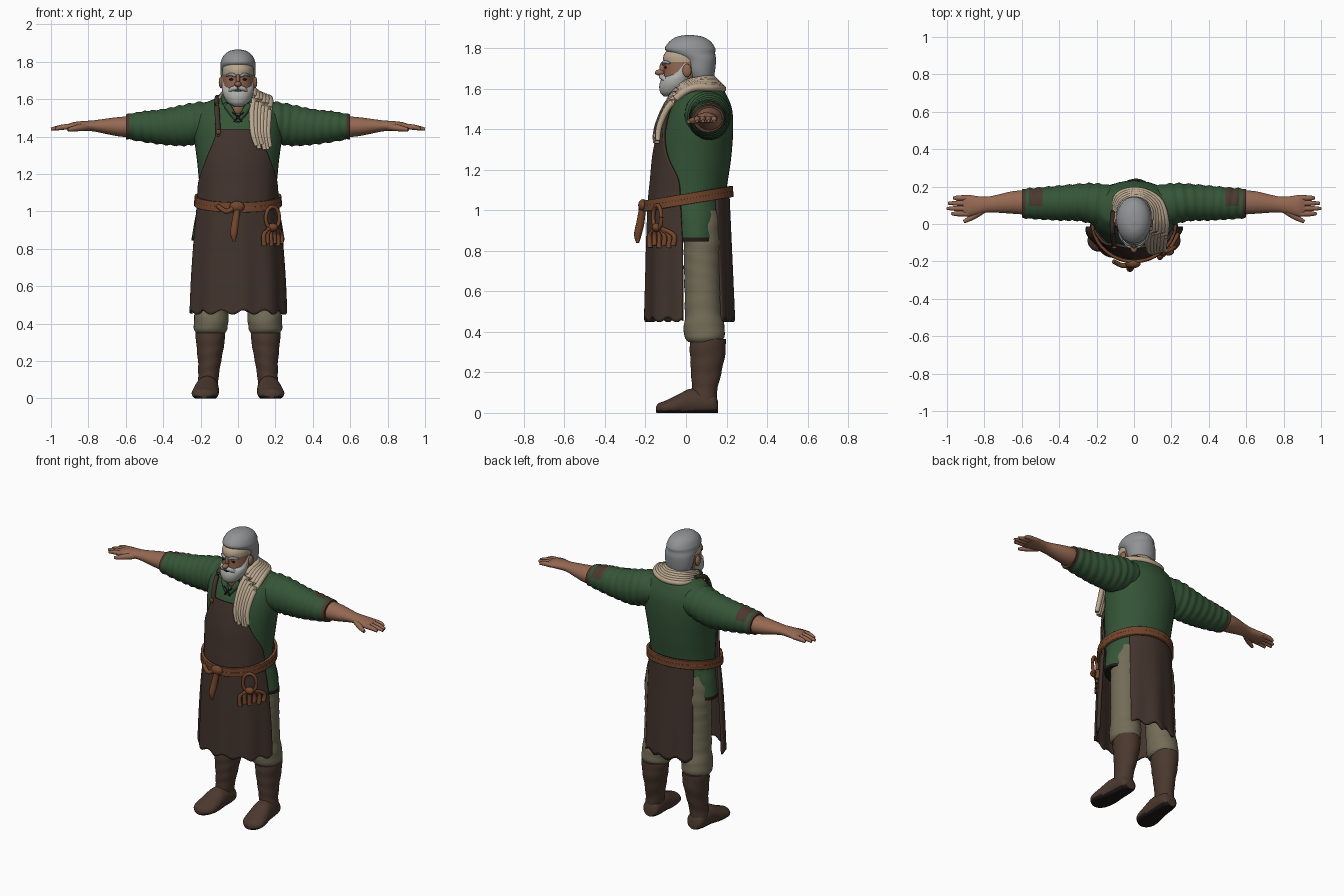
import bpy, bmesh
from math import sin, cos, pi, radians
from mathutils import Matrix, Vector

old = bpy.data.objects.get("Cube")
if old:
    bpy.data.objects.remove(old, do_unlink=True)


def material(name, *rgb):
    m = bpy.data.materials.new(name)
    m.use_nodes = True
    m.diffuse_color = (*rgb, 1)
    m.node_tree.nodes["Principled BSDF"].inputs["Base Color"].default_value = (*rgb, 1)
    return m


GREEN = material("green wool", .035, .09, .038)
APRON = material("dark leather", .055, .034, .026)
TROUSER = material("olive linen", .17, .15, .095)
BOOT = material("boot leather", .07, .04, .028)
SKIN = material("skin", .3, .14, .085)
BELT = material("tan leather", .17, .06, .025)
CREAM = material("cream cloth", .48, .38, .27)
HAIR = material("grey hair", .28, .29, .3)
BEARD = material("pale beard", .43, .43, .41)
DARK = material("dark trim", .014, .01, .009)


def spline(rows, steps):
    """Smooth curve through rows of numbers."""
    out = []
    for i in range(len(rows) - 1):
        a, b, c, d = (rows[min(max(i + k, 0), len(rows) - 1)] for k in (-1, 0, 1, 2))
        for s in range(steps):
            t = s / steps
            out.append([q + t * (r - p + t * (2*p - 5*q + 4*r - s2 + t * (3*q - p - 3*r + s2))) / 2
                        for p, q, r, s2 in zip(a, b, c, d)])
    return out + [list(rows[-1])]


def finish(name, bm, mats, rule=None, mirror=False, thick=0):
    bmesh.ops.recalc_face_normals(bm, faces=bm.faces)
    mesh = bpy.data.meshes.new(name)
    for f in bm.faces:
        f.smooth = True
        if rule:
            f.material_index = rule(f.calc_center_median(), f.normal)
    bm.to_mesh(mesh)
    bm.free()
    mesh.set_sharp_from_angle(angle=radians(50))
    for m in mats:
        mesh.materials.append(m)
    obj = bpy.data.objects.new(name, mesh)
    bpy.context.scene.collection.objects.link(obj)
    if thick:
        mod = obj.modifiers.new("thickness", 'SOLIDIFY')
        mod.thickness, mod.offset = thick, 0
    if mirror:
        obj.modifiers.new("mirror", 'MIRROR')
    return obj


def skin_rings(bm, rings, closed=True, caps=True):
    loops = [[bm.verts.new(p) for p in ring] for ring in rings]
    n = len(loops[0])
    for lo, hi in zip(loops, loops[1:]):
        for j in range(n if closed else n - 1):
            k = (j + 1) % n
            bm.faces.new((lo[j], lo[k], hi[k], hi[j]))
    if caps:
        bm.faces.new(loops[0])
        bm.faces.new(loops[-1])


def loft(name, mats, rows, axis='Z', ripple=0, freq=90, floor=False, sides=36, **kw):
    """Elliptical sections: position, two centres, two radii."""
    rings = []
    for t, c, d, r, s in spline(rows, 8):
        ring = []
        for j in range(sides):
            a = 2 * pi * j / sides
            k = 1 + ripple * sin(t * freq + 2 * sin(a + t * 9))
            u, v = c + r * k * cos(a), d + s * k * sin(a)
            p = {'Z': (u, v, t), 'X': (t, u, v), 'Y': (u, t, v)}[axis]
            ring.append((p[0], p[1], max(p[2], 0)) if floor else p)
        rings.append(ring)
    bm = bmesh.new()
    skin_rings(bm, rings)
    return finish(name, bm, mats, **kw)


def sheet(name, mat, rows, face=-1, fold=0, tilt=0, hem=0, thick=.014, closed=False):
    """Cloth around the body: height, y centre, two radii, half angle."""
    rings, n = [], 48
    top, low = max(r[0] for r in rows), min(r[0] for r in rows)
    for z, cy, rx, ry, half in spline(rows, 8):
        down = (top - z) / (top - low)
        ring = []
        for j in range(n if closed else n + 1):
            a = half * (2 * j / n - 1)
            k = 1 + fold * down * sin(9 * a + 1)
            y = cy + face * ry * k * cos(a)
            ring.append((rx * k * sin(a), y, z + tilt * y + hem * down ** 6 * sin(13 * a)))
        rings.append(ring)
    bm = bmesh.new()
    skin_rings(bm, rings, closed, False)
    return finish(name, bm, [mat], thick=thick)


def tube(name, mat, points, radii, mirror=False):
    """Tapered round strand along a smooth path."""
    path = spline([(*p, r) for p, r in zip(points, radii)], 6)
    rings = []
    for i, (x, y, z, r) in enumerate(path):
        here = Vector((x, y, z))
        way = Vector(path[min(i + 1, len(path) - 1)][:3]) - Vector(path[max(i - 1, 0)][:3])
        u = way.cross(Vector((.3, .5, .8)) if abs(way.normalized().z) < .7 else Vector((.2, 1, 0))).normalized()
        v = way.cross(u).normalized()
        rings.append([here + r * (u * cos(pi * j / 6) + v * sin(pi * j / 6)) for j in range(12)])
    bm = bmesh.new()
    skin_rings(bm, rings)
    return finish(name, bm, [mat], mirror=mirror)


def blob(name, mat, place, size, mirror=False):
    bm = bmesh.new()
    bmesh.ops.create_uvsphere(bm, u_segments=20, v_segments=12, radius=1,
                              matrix=Matrix.Translation(place) @ Matrix.Diagonal((*size, 1)))
    return finish(name, bm, [mat], mirror=mirror)


# Shirt body with a dark hem
loft("shirt", [GREEN, DARK], [
    (.845, 0, .05, .25, .135), (.96, 0, .045, .23, .145), (1.07, 0, .03, .205, .165),
    (1.25, 0, .04, .217, .182), (1.4, 0, .058, .235, .175), (1.5, 0, .072, .23, .155),
    (1.57, 0, .08, .19, .12), (1.6, 0, .075, .13, .105), (1.63, 0, .06, .08, .085)],
    rule=lambda c, n: int(c.z < .862))

# Sleeves, rolled cuffs and elbow patches
loft("sleeve", [GREEN, BOOT], [
    (.08, .09, 1.49, .11, .09), (.2, .105, 1.475, .112, .11), (.29, .115, 1.46, .1, .11),
    (.4, .112, 1.452, .093, .095), (.5, .11, 1.453, .086, .083), (.575, .11, 1.453, .08, .07),
    (.6, .11, 1.453, .076, .066)], axis='X', ripple=.035, freq=130, mirror=True,
    rule=lambda c, n: int(c.x > .58 or (.49 < c.x < .56 and c.z > 1.48 and c.y > .1)))

# Forearms and hands
loft("forearm_and_palm", [SKIN], [
    (.56, .115, 1.452, .066, .058), (.65, .115, 1.453, .06, .05), (.77, .105, 1.457, .043, .03),
    (.83, .1, 1.456, .048, .027), (.88, .098, 1.454, .057, .023), (.915, .098, 1.45, .055, .015)],
    axis='X', mirror=True)
for i, tip in enumerate((.975, 1, .992, .965)):
    y = .055 + .028 * i
    tube(f"finger_{i + 1}", SKIN, [(.88, y, 1.453), (.94, y, 1.45), (tip, y, 1.44)], (.015, .014, .008), True)
tube("thumb", SKIN, [(.81, .075, 1.452), (.86, .04, 1.445), (.91, .012, 1.437)], (.02, .017, .009), True)

# Trousers tucked into boots
loft("trouser_leg", [TROUSER], [
    (.35, .146, .09, .076, .08), (.375, .146, .09, .09, .098), (.43, .143, .09, .092, .1),
    (.5, .138, .085, .09, .09), (.7, .128, .08, .097, .09), (.87, .115, .08, .11, .093),
    (1, .1, .07, .1, .1)], ripple=.018, freq=75, mirror=True)
loft("boot_shaft", [BOOT], [
    (.05, .165, .09, .055, .06), (.12, .158, .093, .055, .063), (.2, .152, .1, .062, .075),
    (.3, .148, .107, .076, .088), (.365, .148, .107, .079, .088)], ripple=.015, freq=80, mirror=True)
loft("boot_foot", [BOOT, DARK], [
    (.157, .16, .03, .035, .03), (.13, .16, .045, .055, .055), (.03, .165, .05, .062, .07),
    (-.04, .172, .035, .07, .055), (-.1, .178, .025, .069, .036), (-.135, .18, .02, .045, .028),
    (-.148, .18, .016, .015, .014)], axis='Y', floor=True, mirror=True,
    rule=lambda c, n: int(c.z < .014))

# Apron front and back panel
sheet("apron_front", APRON, [
    (.46, 0, .25, .195, 1.5), (.65, 0, .243, .191, 1.5), (.85, 0, .23, .187, 1.48),
    (1.04, .015, .216, .195, 1.35), (1.15, .03, .22, .2, 1.22), (1.26, .04, .226, .2, .87),
    (1.36, .052, .235, .194, .6), (1.44, .062, .24, .185, .47)], fold=.03, hem=.012)
sheet("apron_back", APRON, [
    (.46, .03, .225, .2, .8), (.75, .03, .22, .19, .82), (1.1, .03, .21, .177, .85)],
    face=1, fold=.03, hem=.012)
tube("neck_strap", APRON, [(.105, -.112, 1.4), (.11, -.088, 1.5), (.115, -.03, 1.58), (.11, .07, 1.61)],
     (.014,) * 4, True)
blob("strap_button", BELT, (.105, -.126, 1.425), (.014, .008, .014), True)

# Belt, knot and hanging end
for i in range(2):
    z = 1.042 + .026 * i
    sheet(f"belt_band_{i + 1}", BELT, [(z - .014, .012, .224, .212, pi), (z + .014, .012, .224, .212, pi)],
          tilt=.17, thick=.02 - .004 * i, closed=True)
blob("belt_knot", BELT, (-.005, -.212, 1.025), (.04, .024, .03))
tube("belt_end", BELT, [(0, -.212, 1.03), (-.015, -.225, .94), (-.022, -.238, .88), (-.02, -.238, .84)],
     (.016, .02, .019, .008))
tube("belt_loop", BELT, [(-.01, -.212, 1.03), (-.06, -.222, 1), (-.11, -.2, 1.03)], (.014, .013, .012))

# Rope ring and tassels at the hip
ring = [(.185 + .036 * cos(pi * k / 6), -.142 + .02 * cos(pi * k / 6), .965 + .06 * sin(pi * k / 6))
        for k in range(13)]
tube("rope_ring", BELT, ring, [.01] * 13)
blob("rope_knot", BELT, (.185, -.145, .915), (.03, .024, .022))
for i in range(6):
    x, y = .14 + .018 * i, -.178 + .023 * i
    tube(f"rope_strand_{i + 1}", BELT, [(.185, -.145, .92), (x, y, .88), (x, y, .815 + .012 * (i % 2))],
         (.009, .012, .014))

# Neck, face and ears
loft("neck", [SKIN], [(1.5, 0, .04, .06, .065), (1.68, 0, .03, .062, .07)])
loft("face", [SKIN, CREAM], [
    (1.575, 0, -.06, .045, .05), (1.61, 0, -.045, .065, .068), (1.66, 0, -.02, .078, .088),
    (1.72, 0, -.005, .083, .105), (1.77, 0, 0, .082, .108), (1.83, 0, .02, .06, .07)],
    rule=lambda c, n: int(c.z > 1.735))
blob("ear", SKIN, (.09, .005, 1.69), (.013, .022, .032), True)
blob("nose_bridge", SKIN, (0, -.113, 1.705), (.011, .018, .03))
blob("nose_tip", SKIN, (0, -.13, 1.68), (.018, .024, .015))
blob("eye", DARK, (.034, -.1, 1.706), (.014, .006, .006), True)
tube("eyebrow", HAIR, [(.012, -.113, 1.722), (.035, -.106, 1.732), (.062, -.08, 1.726)], (.007, .009, .005), True)

# Hair and beard
loft("hair", [HAIR], [
    (1.62, 0, .08, .065, .05), (1.68, 0, .07, .087, .072), (1.74, 0, .06, .093, .088),
    (1.775, 0, .03, .094, .114), (1.8, 0, .02, .092, .124), (1.835, 0, .02, .075, .1),
    (1.858, 0, .018, .044, .06), (1.866, 0, .015, .006, .008)])
loft("beard", [BEARD], [
    (1.562, 0, -.085, .025, .025), (1.582, 0, -.072, .055, .055), (1.615, 0, -.052, .077, .08),
    (1.648, 0, -.04, .085, .08), (1.675, 0, -.02, .086, .065), (1.725, 0, 0, .088, .035)])
tube("moustache", BEARD, [(.002, -.122, 1.662), (.03, -.114, 1.655), (.055, -.09, 1.635)], (.012, .013, .007), True)
tube("mouth", DARK, [(-.022, -.118, 1.641), (0, -.122, 1.643), (.022, -.118, 1.641)], (.003, .004, .003))

# Shirt collar and lacing
tube("collar", GREEN, [(.075, .02, 1.62), (.065, -.05, 1.58), (.035, -.085, 1.53), (0, -.1, 1.48)],
     (.016, .02, .017, .01), True)
blob("bare_throat", SKIN, (0, -.05, 1.555), (.035, .032, .045))
tube("lacing", DARK, [(-.03, -.103, 1.53), (0, -.108, 1.505), (.02, -.112, 1.48)], (.004,) * 3, True)

# Scarf folds: around the nape and down the left chest
inner = [(-.09, 0, 1.62), (-.06, .1, 1.645), (.02, .13, 1.65), (.085, .08, 1.645),
         (.085, -.01, 1.62), (.075, -.09, 1.53), (.08, -.14, 1.42), (.1, -.155, 1.35)]
outer = [(-.115, .02, 1.59), (-.09, .15, 1.6), (.02, .18, 1.6), (.13, .13, 1.605),
         (.17, .02, 1.6), (.165, -.08, 1.52), (.16, -.13, 1.42), (.172, -.14, 1.33)]
for i in range(6):
    fold = [Vector(p).lerp(Vector(q), i / 5) for p, q in zip(inner, outer)]
    fold[-1].z += .015 * sin(4 * i)
    tube(f"scarf_fold_{i + 1}", CREAM, fold, (.008, .015, .018, .018, .018, .016, .015, .012))
